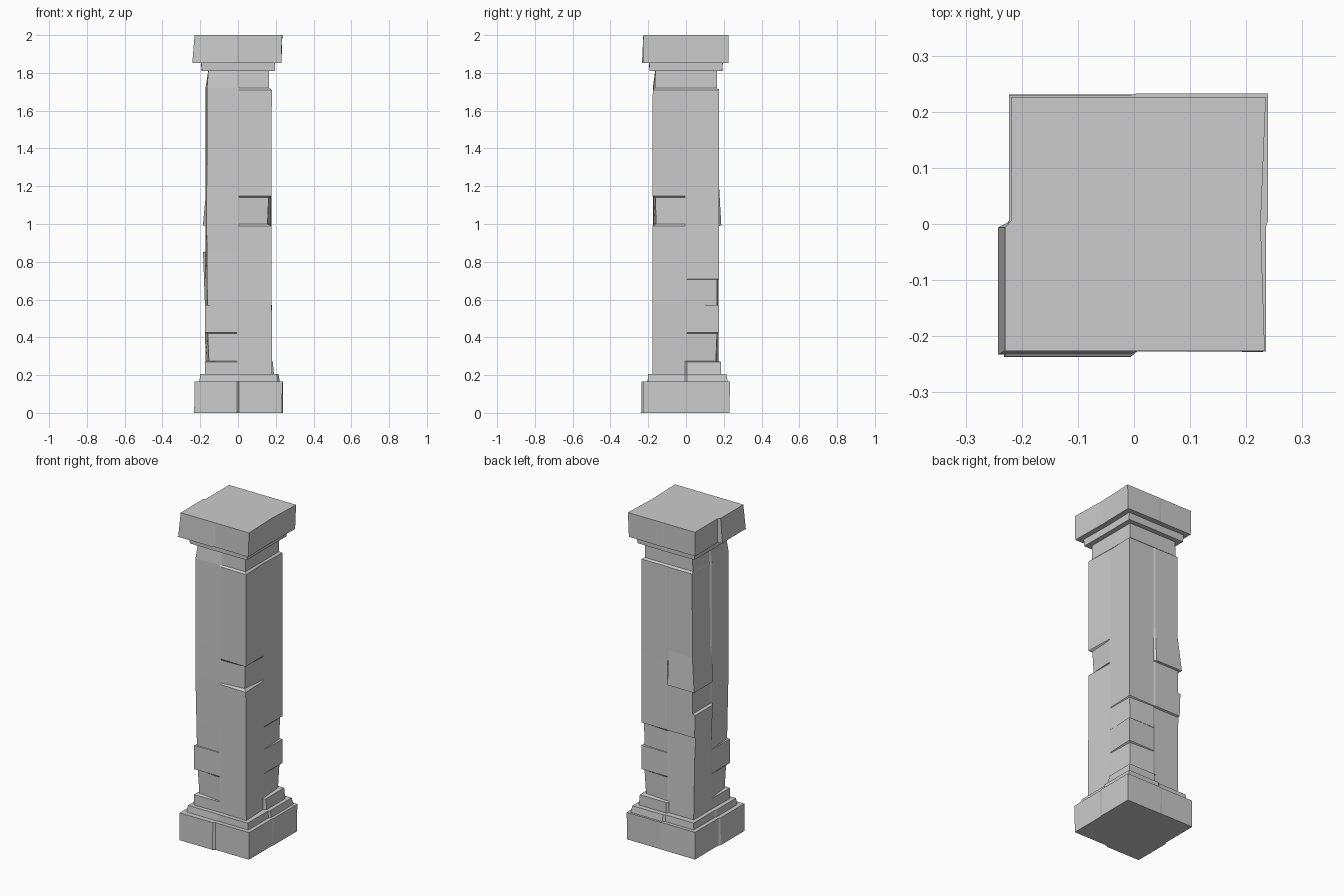
import bpy, bmesh

SIGNS = [(-1, -1), (1, -1), (1, 1), (-1, 1)]   # front-left, front-right, back-right, back-left


def skin(name, rings):
    """Closed solid through a stack of rings with equal point counts."""
    bm = bmesh.new()
    loops = [[bm.verts.new(p) for p in ring] for ring in rings]
    n = len(loops[0])
    for a, b in zip(loops, loops[1:]):
        for i in range(n):
            j = (i + 1) % n
            bm.faces.new((a[i], a[j], b[j], b[i]))
    bm.faces.new(loops[0][::-1])
    bm.faces.new(loops[-1])
    bmesh.ops.remove_doubles(bm, verts=bm.verts, dist=0.0003)
    bmesh.ops.recalc_face_normals(bm, faces=bm.faces)
    me = bpy.data.meshes.new(name)
    bm.to_mesh(me)
    bm.free()
    ob = bpy.data.objects.new(name, me)
    bpy.context.collection.objects.link(ob)
    return ob


def sample(profile, z, above):
    """Interpolate (x offset, y offset, fade) just below or just above z."""
    e = z + (1e-5 if above else -1e-5)
    e = min(max(e, profile[0][0]), profile[-1][0])
    for a, b in zip(profile, profile[1:]):
        if a[0] <= e <= b[0] and b[0] > a[0]:
            t = (e - a[0]) / (b[0] - a[0])
            return [a[k] + (b[k] - a[k]) * t for k in (1, 2, 3)]


def corner_ring(z, half, offsets):
    """Square ring; each corner moves, fading (0) or stepping (1) at mid-face."""
    pts = []
    for (sx, sy), (ox, oy, f) in zip(SIGNS, offsets):
        yface = (sx * 0.006, sy * (half + oy * f), z)
        xface = (sx * (half + ox * f), sy * 0.006, z)
        corner = (sx * (half + ox), sy * (half + oy), z)
        trio = [xface, corner, yface]
        pts += trio if sx * sy > 0 else trio[::-1]
    return pts


# Shaft: chip profile of each corner as (z, x offset, y offset, fade)
front_left = [(.19, .003, .003, 0), (.27, .003, .003, 0), (.275, -.018, -.018, 0),
              (.42, -.012, -.012, 0), (.425, .004, .003, 0), (.57, .002, .003, 0),
              (.572, -.010, -.006, 0), (1.0, -.006, .003, 0), (1.72, -.008, .004, 0),
              (1.82, -.016, -.010, 1)]
front_right = [(.19, .008, .005, 0), (.99, .005, .006, 0), (1.0, -.016, -.014, 0),
               (1.14, -.010, -.010, 0), (1.147, .005, .005, 0), (1.71, .007, .004, 0),
               (1.72, -.008, -.008, 1), (1.82, -.008, -.010, 1)]
back_right = [(.19, .020, .013, 1), (.27, .012, .012, 1), (.275, -.012, -.014, 0),
              (.42, -.006, -.008, 0), (.425, .008, .003, 0), (.57, .008, .003, 0),
              (.572, -.006, -.008, 0), (.705, -.003, -.008, 0), (.71, .006, .003, 0),
              (1.71, .006, .002, 0), (1.72, -.008, -.009, 1), (1.82, -.008, -.009, 1)]
back_left = [(.19, .000, .000, 1), (.57, .003, -.006, 1), (.705, .008, -.008, 1),
             (.71, .008, .003, 1), (.85, .013, .003, 1), (.855, -.004, .003, 1),
             (.99, -.004, .003, 1), (.993, .014, .015, 1), (1.2, -.006, .003, 1),
             (1.71, -.008, .003, 1), (1.72, -.010, -.009, 1), (1.82, -.016, -.009, 1)]
profiles = [front_left, front_right, back_right, back_left]
levels = sorted({p[0] for prof in profiles for p in prof})
skin("shaft", [corner_ring(z, 0.172, [sample(p, z, z > 1) for p in profiles])
               for z in levels])


def slab(name, half, z0, z1, low, high):
    """Slab with per-corner offsets at the bottom and the top."""
    skin(name, [corner_ring(z0, half, low), corner_ring(z1, half, high)])


# Plinth, with halves of its faces broken outward at the middle
slab("plinth", 0.227, 0.0, 0.166,
     [(.005, .010, 1), (.006, .000, 1), (.010, .003, 1), (-.004, .004, 1)],
     [(.003, .008, 1), (.008, .000, 1), (.012, .006, 1), (-.004, .003, 1)])

# Moulding above the plinth
slab("base_moulding", 0.200, 0.160, 0.206,
     [(.005, .004, 1), (.012, .002, 1), (.022, .021, 1), (.000, .010, 1)],
     [(.000, -.002, 1), (.006, .000, 1), (.014, .014, 1), (-.004, .006, 1)])

# Moulding under the cap
slab("cap_moulding", 0.193, 1.81, 1.855,
     [(-.003, .000, 0), (.002, .000, 0), (.002, -.002, 0), (-.003, -.002, 0)],
     [(.003, .004, 0), (.004, .002, 0), (.004, .002, 0), (.000, .002, 0)])

# Cap block
slab("cap", 0.226, 1.852, 2.0,
     [(.016, .007, 1), (.003, .002, 0), (.004, -.002, 0), (-.008, -.002, 1)],
     [(.004, .000, 1), (.007, .000, 0), (.009, .000, 0), (-.007, .000, 1)])
